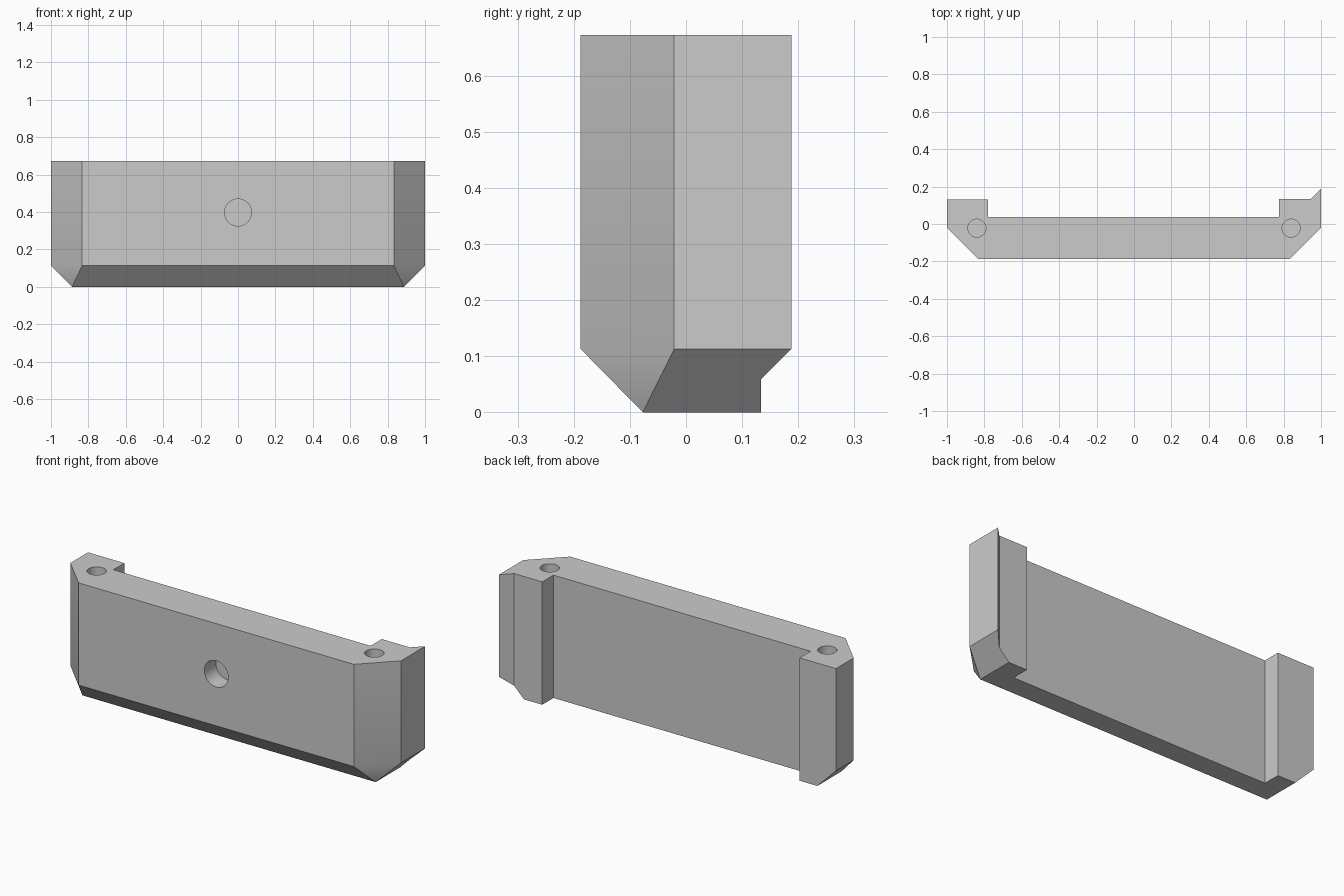
import bpy, bmesh, math
from mathutils import Matrix

if "Cube" in bpy.data.objects:
    bpy.data.objects.remove(bpy.data.objects["Cube"], do_unlink=True)

HEIGHT, BEVEL = 0.672, 0.113
FRONT, CORNER_Y, CORNER_X = -0.188, -0.021, 0.833

grey = bpy.data.materials.new("light_grey")
grey.use_nodes = True
colour = (0.6, 0.6, 0.6, 1)
grey.diffuse_color = colour
grey.node_tree.nodes["Principled BSDF"].inputs["Base Color"].default_value = colour


def make_object(name, bm):
    bmesh.ops.recalc_face_normals(bm, faces=bm.faces)
    mesh = bpy.data.meshes.new(name)
    bm.to_mesh(mesh)
    bm.free()
    mesh.materials.append(grey)
    obj = bpy.data.objects.new(name, mesh)
    bpy.context.collection.objects.link(obj)
    return obj


def prism(name, outline, z0, z1):
    bm = bmesh.new()
    face = bm.faces.new([bm.verts.new((x, y, z0)) for x, y in outline])
    result = bmesh.ops.extrude_face_region(bm, geom=[face])
    verts = [v for v in result["geom"] if isinstance(v, bmesh.types.BMVert)]
    bmesh.ops.translate(bm, verts=verts, vec=(0, 0, z1 - z0))
    return make_object(name, bm)


def drill(name, centre, radius, depth, tilt=0):
    # Cylinder centred on the surface, so half of it reaches into the body
    bm = bmesh.new()
    matrix = Matrix.Translation(centre) @ Matrix.Rotation(tilt, 4, 'X')
    bmesh.ops.create_cone(bm, cap_ends=True, segments=48, radius1=radius,
                          radius2=radius, depth=2 * depth, matrix=matrix)
    return make_object(name, bm)


# Body: block with cut front corners and a bevelled underside
bm = bmesh.new()
back = 0.4
for side in (-1, 1):
    for z in (BEVEL, HEIGHT):
        for x, y in ((CORNER_X, FRONT), (1, CORNER_Y), (1, back)):
            bm.verts.new((side * x, y, z))
    for y in (FRONT + BEVEL - 0.002, back):
        bm.verts.new((side * (1 - BEVEL), y, 0))
bmesh.ops.convex_hull(bm, input=bm.verts)
bmesh.ops.dissolve_limit(bm, angle_limit=math.radians(1),
                         verts=bm.verts, edges=bm.edges)
body = make_object("bumper_block", bm)

# Rear recess with a pointed lip on the left end
recess = [(-1.2, 0.132), (-0.78, 0.132), (-0.78, 0.037), (0.776, 0.037),
          (0.776, 0.134), (0.946, 0.134), (1.2, 0.388), (1.2, 0.6), (-1.2, 0.6)]
cutters = [prism("recess_cutter", recess, -0.2, 1)]

# Blind holes: one in the front face, two in the top
cutters.append(drill("front_hole_cutter", (0, FRONT, 0.397), 0.072, 0.1, math.pi / 2))
for side in (-1, 1):
    cutters.append(drill("top_hole_cutter", (side * 0.84, -0.022, HEIGHT), 0.048, 0.3))

bpy.ops.object.select_all(action='DESELECT')
body.select_set(True)
bpy.context.view_layer.objects.active = body
for cutter in cutters:
    cutter.hide_render = True
    mod = body.modifiers.new("cut", 'BOOLEAN')
    mod.operation = 'DIFFERENCE'
    mod.solver = 'EXACT'
    mod.object = cutter
    bpy.ops.object.modifier_apply(modifier=mod.name)
    bpy.data.objects.remove(cutter, do_unlink=True)

bpy.ops.object.shade_smooth_by_angle(angle=math.radians(30))
